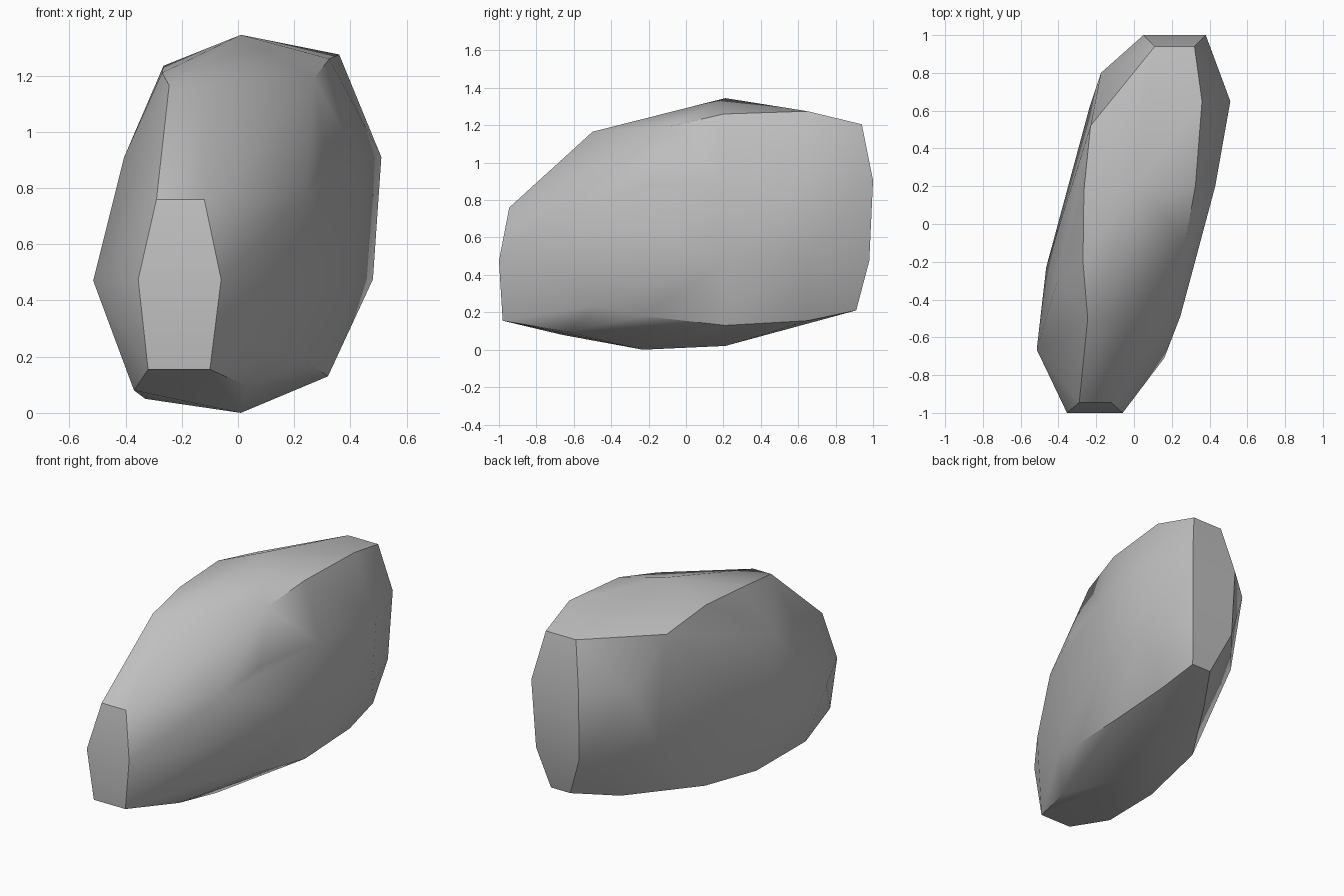
import bpy, bmesh, math

cube = bpy.data.objects.get("Cube")
if cube:
    bpy.data.objects.remove(cube, do_unlink=True)

# Corner points of the boulder, grouped by side
front = [(-.32, -.98, .155), (-.10, -.98, .155), (-.06, -1, .475),
         (-.12, -.945, .76), (-.29, -.945, .76), (-.355, -1, .475)]
back = [(.17, .91, .21), (.305, .91, .21), (.36, .98, .475), (.38, 1, .905),
        (.32, .94, 1.205), (.11, .94, 1.205), (.05, 1, .905), (.06, .98, .475)]
top = [(-.245, -.5, 1.165), (-.12, -.5, 1.165), (.27, -.1, 1.19),
       (.325, .2, 1.26), (.36, .65, 1.275), (.01, .21, 1.345),
       (-.23, .52, 1.17), (-.265, .18, 1.235), (-.27, -.2, 1.21)]
left_side = [(.51, .65, .91), (.48, .65, .475), (.43, .2, .9), (.415, .21, .475),
             (.315, -.23, .88), (.245, -.49, .78), (.16, -.71, .475)]
right_side = [(-.515, -.665, .47), (-.465, -.23, .475), (-.405, -.3, .91),
              (-.345, .21, .47), (-.235, .62, .5), (-.175, .8, .9)]
bottom = [(-.37, -.665, .08), (-.33, -.23, .05), (-.28, .21, .11), (0, .65, .14),
          (.01, .21, .02), (.01, -.23, 0), (.03, -.63, .095), (.19, -.48, .235),
          (.25, -.23, .18), (.32, .21, .13), (.325, .65, .155)]

# Wrap the points in a hull and merge flat triangles
bm = bmesh.new()
for point in front + back + top + left_side + right_side + bottom:
    bm.verts.new(point)
bmesh.ops.convex_hull(bm, input=bm.verts[:])
loose = [v for v in bm.verts if not v.link_faces]
bmesh.ops.delete(bm, geom=loose, context='VERTS')
bmesh.ops.dissolve_limit(bm, angle_limit=math.radians(2),
                         verts=bm.verts[:], edges=bm.edges[:])
bmesh.ops.recalc_face_normals(bm, faces=bm.faces[:])
mesh = bpy.data.meshes.new("boulder")
bm.to_mesh(mesh)
bm.free()

# Stone colour
stone = bpy.data.materials.new("stone_grey")
stone.use_nodes = True
colour = (.52, .52, .52, 1)
stone.diffuse_color = colour
stone.node_tree.nodes["Principled BSDF"].inputs["Base Color"].default_value = colour
mesh.materials.append(stone)

# Soft shading that keeps the hard creases
boulder = bpy.data.objects.new("boulder", mesh)
bpy.context.collection.objects.link(boulder)
for other in bpy.context.selected_objects:
    other.select_set(False)
boulder.select_set(True)
bpy.context.view_layer.objects.active = boulder
bpy.ops.object.shade_smooth_by_angle(angle=math.radians(34))
